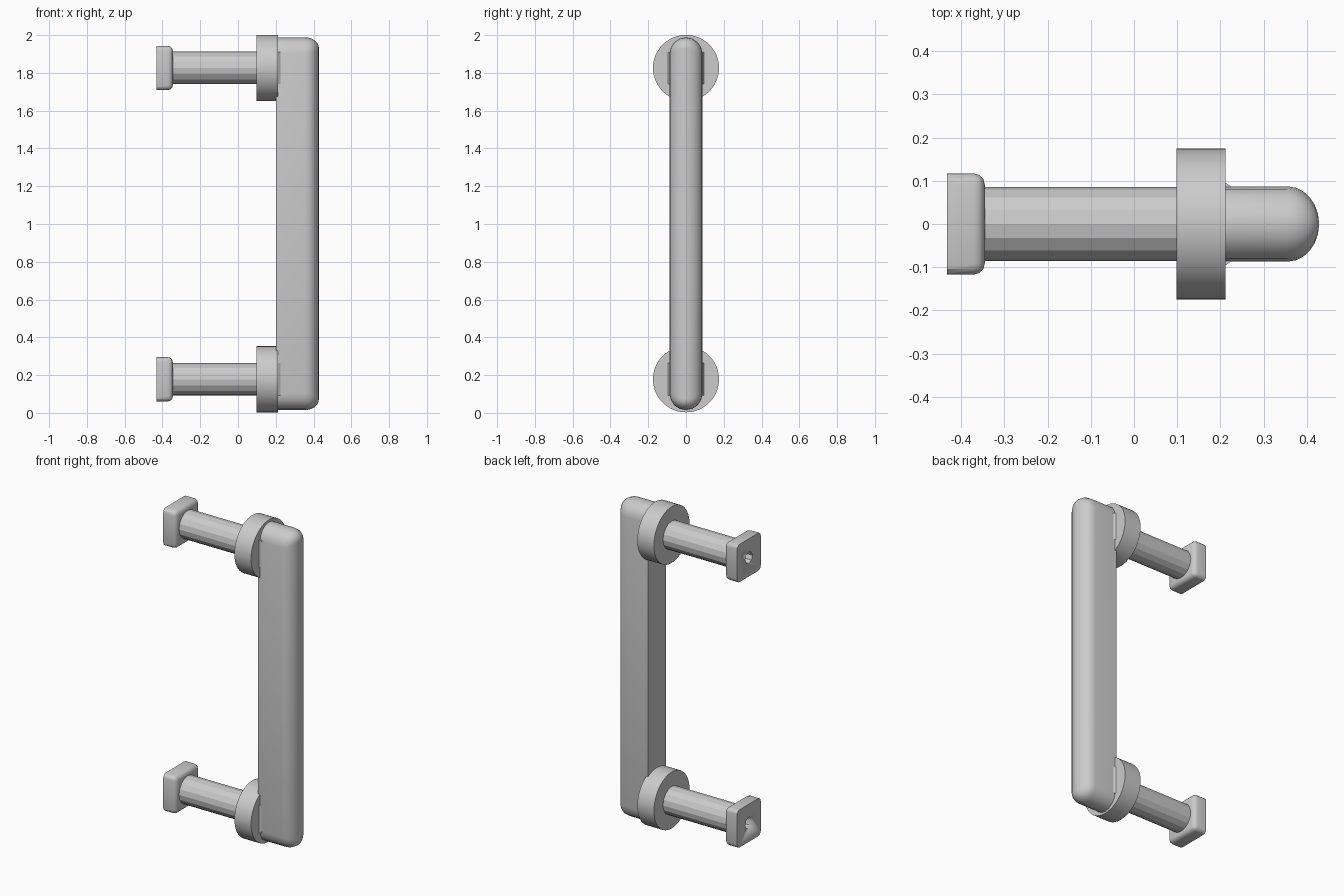
import bpy
import bmesh
from math import pi, sin, cos, radians
from mathutils import Matrix, Vector

default = bpy.data.objects.get("Cube")
if default:
    bpy.data.objects.remove(default, do_unlink=True)

MOUNTS = {"lower": 0.178, "upper": 1.826}


def finish(name, bm, angle=30):
    """Turn a bmesh into a named object with sharp-edged smooth shading."""
    bmesh.ops.recalc_face_normals(bm, faces=bm.faces)
    mesh = bpy.data.meshes.new(name)
    bm.to_mesh(mesh)
    bm.free()
    obj = bpy.data.objects.new(name, mesh)
    bpy.context.collection.objects.link(obj)
    bpy.ops.object.select_all(action="DESELECT")
    obj.select_set(True)
    bpy.context.view_layer.objects.active = obj
    bpy.ops.object.shade_smooth_by_angle(angle=radians(angle))
    return obj


def rod(name, x0, x1, z, radius, sides, angle=30):
    """Cylinder lying along x."""
    bm = bmesh.new()
    place = Matrix.Translation(((x0 + x1) / 2, 0, z)) @ Matrix.Rotation(pi / 2, 4, "Y")
    bmesh.ops.create_cone(bm, cap_ends=True, segments=sides, radius1=radius,
                          radius2=radius, depth=x1 - x0, matrix=place)
    return finish(name, bm, angle)


def box(x0, x1, z, half_y, half_z):
    bm = bmesh.new()
    place = Matrix.Translation(((x0 + x1) / 2, 0, z)) @ Matrix.Diagonal(
        (x1 - x0, 2 * half_y, 2 * half_z, 1))
    bmesh.ops.create_cube(bm, size=1, matrix=place)
    return bm


def stadium(x, width, z_low, z_high, round_z, steps=8):
    """Closed outline in the yz plane with rounded ends."""
    points = []
    for centre, start in ((z_high - round_z, 0), (z_low + round_z, pi)):
        for i in range(steps + 1):
            a = start + pi * i / steps
            points.append(Vector((x, width * cos(a), centre + round_z * sin(a))))
    return points


# Grip: flat back, domed front and rounded ends
def make_grip():
    bm = bmesh.new()
    half, low, high = 0.087, 0.015, 1.988
    outlines = [stadium(0.20, half, low, high, half)]
    for i in range(7):
        a = pi / 2 * i / 6
        shrink = 0.055 * (1 - cos(a))
        outlines.append(stadium(0.355 + 0.073 * sin(a), half * max(cos(a), 0.01),
                                low + shrink, high - shrink,
                                max(half * cos(a), 0.002)))
    rings = [[bm.verts.new(p) for p in outline] for outline in outlines]
    for r, s in zip(rings, rings[1:]):
        for i in range(len(r)):
            j = (i + 1) % len(r)
            bm.faces.new((r[i], r[j], s[j], s[i]))
    bm.faces.new(rings[0])
    bm.faces.new(rings[-1])
    finish("grip", bm)


# Square clamp foot with a blind screw hole in its flat end
def make_foot(name, z):
    x0, x1 = -0.432, -0.345
    bm = box(x0, x1, z, 0.117, 0.117)
    edges = [e for e in bm.edges if max(v.co.x for v in e.verts) > x1 - 0.01]
    bmesh.ops.bevel(bm, geom=edges, offset=0.026, segments=3, profile=0.5,
                    affect="EDGES")
    foot = finish(name, bm)
    cutter = rod("screw_hole_cutter", x0 - 0.05, x1 - 0.012, z, 0.036, 8)
    cutter.hide_render = True
    hole = foot.modifiers.new("screw_hole", "BOOLEAN")
    hole.operation = "DIFFERENCE"
    hole.solver = "EXACT"
    hole.object = cutter
    bpy.context.view_layer.objects.active = foot
    bpy.ops.object.modifier_apply(modifier=hole.name)
    bpy.data.objects.remove(cutter, do_unlink=True)


# Narrow fillet where the grip meets the rosette
def make_fillet(name, z):
    bm = box(0.205, 0.224, z, 0.10, 0.085)
    for v in bm.verts:
        if v.co.x > 0.22:
            v.co.y *= 0.87
    finish(name, bm)


make_grip()
for side, z in MOUNTS.items():
    rod(side + "_rosette", 0.098, 0.212, z, 0.175, 48)
    rod(side + "_post", -0.36, 0.11, z, 0.086, 16, angle=15)
    make_foot(side + "_foot", z)
    make_fillet(side + "_fillet", z)
